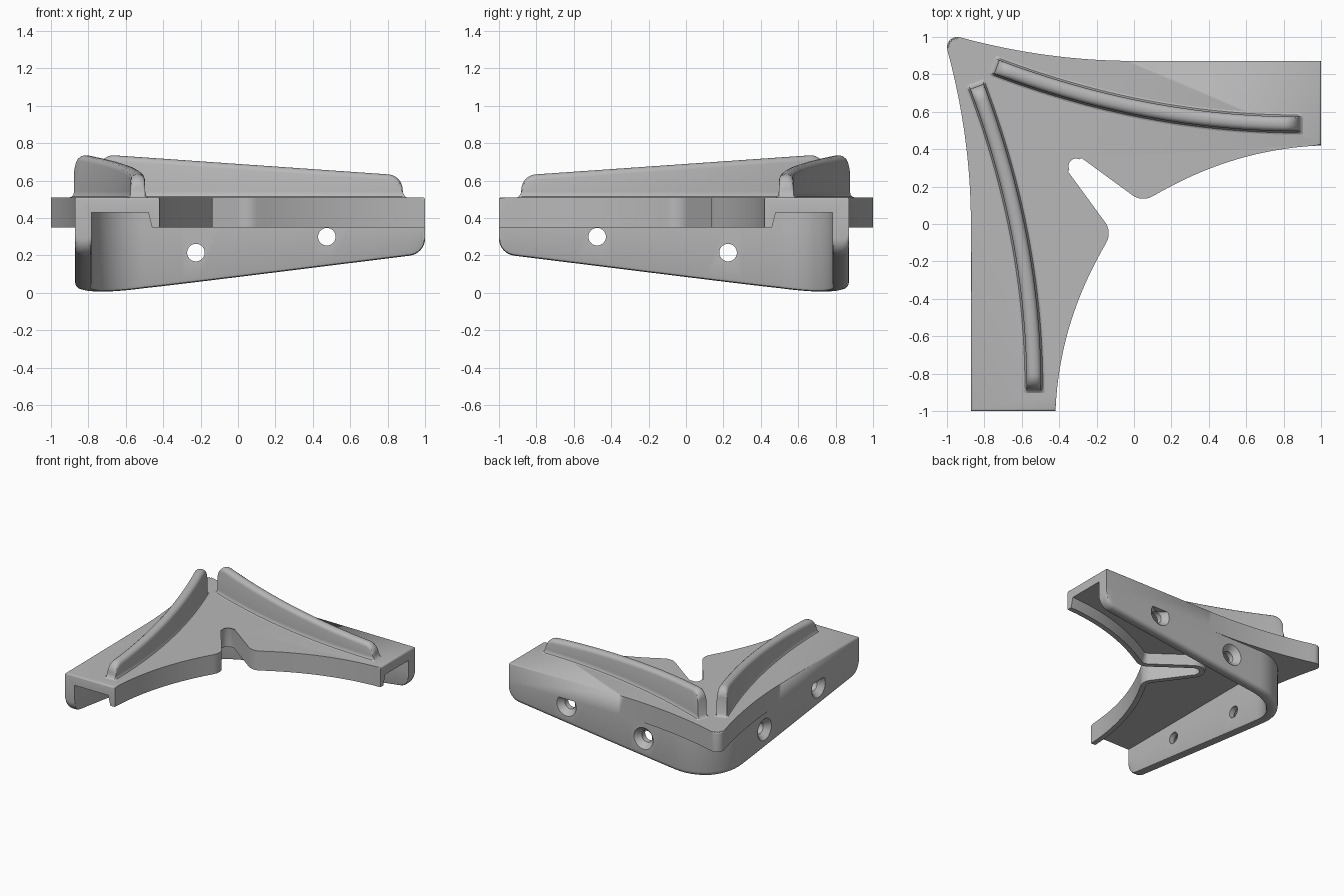
import bpy, bmesh, math
from mathutils import Vector

if "Cube" in bpy.data.objects:
    bpy.data.objects.remove(bpy.data.objects["Cube"])

grey = bpy.data.materials.new("plain grey")
grey.use_nodes = True
grey.diffuse_color = (0.48, 0.48, 0.48, 1)
grey.node_tree.nodes["Principled BSDF"].inputs["Base Color"].default_value = grey.diffuse_color

PLATE_LOW, PLATE_TOP, CEILING = 0.35, 0.51, 0.43
WALL, THICK = 0.872, 0.088


def flip(p):
    """Mirror across the diagonal of the corner."""
    return Vector((-p[1], -p[0], *p[2:]))


def arc(cx, cy, r, a, b, n):
    angles = [math.radians(a + (b - a) * i / n) for i in range(n + 1)]
    return [Vector((cx + r * math.cos(t), cy + r * math.sin(t))) for t in angles]


def bezier(p, q, r, s, n):
    p, q, r, s = map(Vector, (p, q, r, s))
    ts = [i / n for i in range(n + 1)]
    return [p * (1 - t) ** 3 + q * 3 * t * (1 - t) ** 2 + r * 3 * t * t * (1 - t) + s * t ** 3 for t in ts]


def offset(chain, d):
    """Shift an open chain to its left by d."""
    out = []
    for i, p in enumerate(chain):
        a, b = chain[max(i - 1, 0)], chain[min(i + 1, len(chain) - 1)]
        v = (b - a).normalized()
        out.append(p + Vector((-v.y, v.x)) * d)
    return out


def finish(bm, name):
    bmesh.ops.recalc_face_normals(bm, faces=bm.faces)
    mesh = bpy.data.meshes.new(name)
    bm.to_mesh(mesh)
    bm.free()
    mesh.materials.append(grey)
    ob = bpy.data.objects.new(name, mesh)
    bpy.context.collection.objects.link(ob)
    return ob


def loft(rings, name, bevel=0):
    """Bridge closed rings of points and cap both ends."""
    bm = bmesh.new()
    loops = [[bm.verts.new(p) for p in ring] for ring in rings]
    n = len(loops[0])
    for a, b in zip(loops, loops[1:]):
        for i in range(n):
            j = (i + 1) % n
            bm.faces.new((a[i], a[j], b[j], b[i]))
    bm.faces.new(loops[0])
    cap = bm.faces.new(loops[-1])
    if bevel:
        bmesh.ops.bevel(bm, geom=list(cap.edges), offset=bevel, segments=3,
                        profile=0.5, affect='EDGES')
    return finish(bm, name)


def at_height(chain, z):
    return [Vector((p.x, p.y, z)) for p in chain]


def cut(ob, cutter):
    cutter.hide_render = True
    mod = ob.modifiers.new("cut", 'BOOLEAN')
    mod.operation, mod.solver, mod.object = 'DIFFERENCE', 'EXACT', cutter
    bpy.context.view_layer.objects.active = ob
    bpy.ops.object.modifier_apply(modifier=mod.name)
    bpy.data.objects.remove(cutter)


def smooth(ob):
    bpy.ops.object.select_all(action='DESELECT')
    ob.select_set(True)
    bpy.context.view_layer.objects.active = ob
    bpy.ops.object.shade_smooth_by_angle(angle=math.radians(35))


# Half outline of the plate: notch, rounded lobe, curved inner edge, flared back edge
inner = arc(-0.31, 0.31, 0.052, 135, 54, 8) + arc(0.05, 0.235, 0.1, 234, 300, 10)
inner += bezier((0.1, 0.148), (0.36, 0.30), (0.65, 0.405), (1, 0.42), 24)[1:]
back = [Vector((1, WALL))]
for i in range(21):
    t = i / 20
    back.append(Vector((-0.93 * t, WALL + 0.126 * t * t)))
back += arc(-0.945, 0.945, 0.055, 75, 135, 6)[1:]
half = inner + back
outline = half + [flip(p) for p in reversed(half)][1:-1]

plate = loft([at_height(outline, PLATE_LOW), at_height(outline, PLATE_TOP)], "top_plate", 0.012)

# Hollow underside, leaving a drafted rim along the inner edge
chain = inner + [Vector((1.1, 0.42))]
chain = [flip(p) for p in reversed(chain)][:-1] + chain
face = WALL - THICK
far = [Vector((1.1, face))] + arc(-0.5, 0.5, face - 0.5, 90, 180, 20) + [Vector((-face, -1.1))]
pocket = loft([at_height(offset(chain, d) + far, z) for z, d in ((0.27, 0.02), (CEILING, 0.06))],
              "pocket_cutter")
cut(plate, pocket)
smooth(plate)

# Side wall: one rounded section swept around the corner with a sloping lower edge
section = [(0, None), (0, 0.035), (0.004, 0.018), (0.016, 0.005), (0.035, 0),
           (0.07, 0), (0.083, 0.005), (THICK, 0.018), (THICK, None)]


def lower_edge(t):
    slope = 0.125 * (t + 0.66)
    z = 0.5 * (slope + math.sqrt(slope * slope + 0.0004)) + 0.001
    d, r = 1 - t, 0.08
    if d < r:
        z += r - math.sqrt(r * r - (r - d) ** 2)
    return z


def wall_ring(p, normal):
    low = lower_edge(max(p.x, -p.y))
    ring = []
    for inset, rise in section:
        q = p - normal * inset
        ring.append(Vector((q.x, q.y, PLATE_LOW + 0.002 if rise is None else low + rise)))
    return ring


rings = []
for d in [0.08 * (1 - math.cos(math.pi / 2 * i / 8)) for i in range(9)] + [0.2 + 0.1 * i for i in range(13)]:
    rings.append(wall_ring(Vector((1 - d, WALL)), Vector((0, 1))))
for p in arc(0, 0, 1, 90, 135, 10):
    rings.append(wall_ring(Vector((-0.5, 0.5)) + p * (WALL - 0.5), p))
rings += [[flip(p) for p in ring] for ring in reversed(rings[:-1])]
wall = loft(rings, "side_wall")

# Countersunk screw holes through both walls
for along, z in ((-0.225, 0.215), (0.475, 0.30)):
    steps = [(WALL + 0.02, 0.088), (WALL, 0.088), (WALL - 0.045, 0.047), (WALL - 0.2, 0.047)]
    hole = []
    for y, r in steps:
        hole.append([Vector((along + p.x, y, z + p.y)) for p in arc(0, 0, r, 0, 360, 32)[:-1]])
    cut(wall, loft(hole, "screw_hole_cutter"))
    cut(wall, loft([[flip(p) for p in ring] for ring in hole], "screw_hole_cutter"))
smooth(wall)

# Curved ribs: rounded top, flared foot, falling in height away from the corner
HALF_RIB = [(0.062, 0), (0.048, 0.006), (0.041, 0.018), (0.039, 0.035)]
CROWN = [(0.039, 0.03), (0.034, 0.014), (0.022, 0.004), (0.008, 0)]
START, END, ROUND = -0.735, 0.88, 0.075


def rib_ring(x, h):
    u = (END - x) / (END - START)
    p = Vector((x, 0.535 + 0.305 * u * u))
    v = Vector((1, -0.61 * u / (END - START))).normalized()
    n = Vector((-v.y, v.x))
    side = [(w, min(z, h)) for w, z in HALF_RIB] + [(w, max(h - dz, min(h, 0.035))) for w, dz in CROWN]
    pts = side + [(-w, z) for w, z in reversed(side)]
    return [Vector((*(p + n * w), PLATE_TOP - 0.002 + z)) for w, z in pts]


def rib_height(x):
    return 0.232 - 0.112 * (x - START) / (END - START)


foot = [(-0.025, 0.001), (-0.012, 0.008), (-0.003, 0.025)]
ease = [ROUND * (1 - math.cos(math.pi / 2 * i / 7)) for i in range(8)]
ends = foot + [(d, None) for d in ease]
stations = [(START + d, d, h) for d, h in ends]
stations += [(START + ROUND + (END - START - 2 * ROUND) * i / 28, ROUND, None) for i in range(1, 28)]
stations += [(END - d, d, h) for d, h in reversed(ends)]
rib = []
for x, d, h in stations:
    if h is None:
        h = rib_height(x) - ROUND + math.sqrt(max(ROUND ** 2 - (ROUND - d) ** 2, 0))
    rib.append(rib_ring(x, h))
smooth(loft(rib, "back_rib"))
smooth(loft([[flip(p) for p in ring] for ring in rib], "side_rib"))
